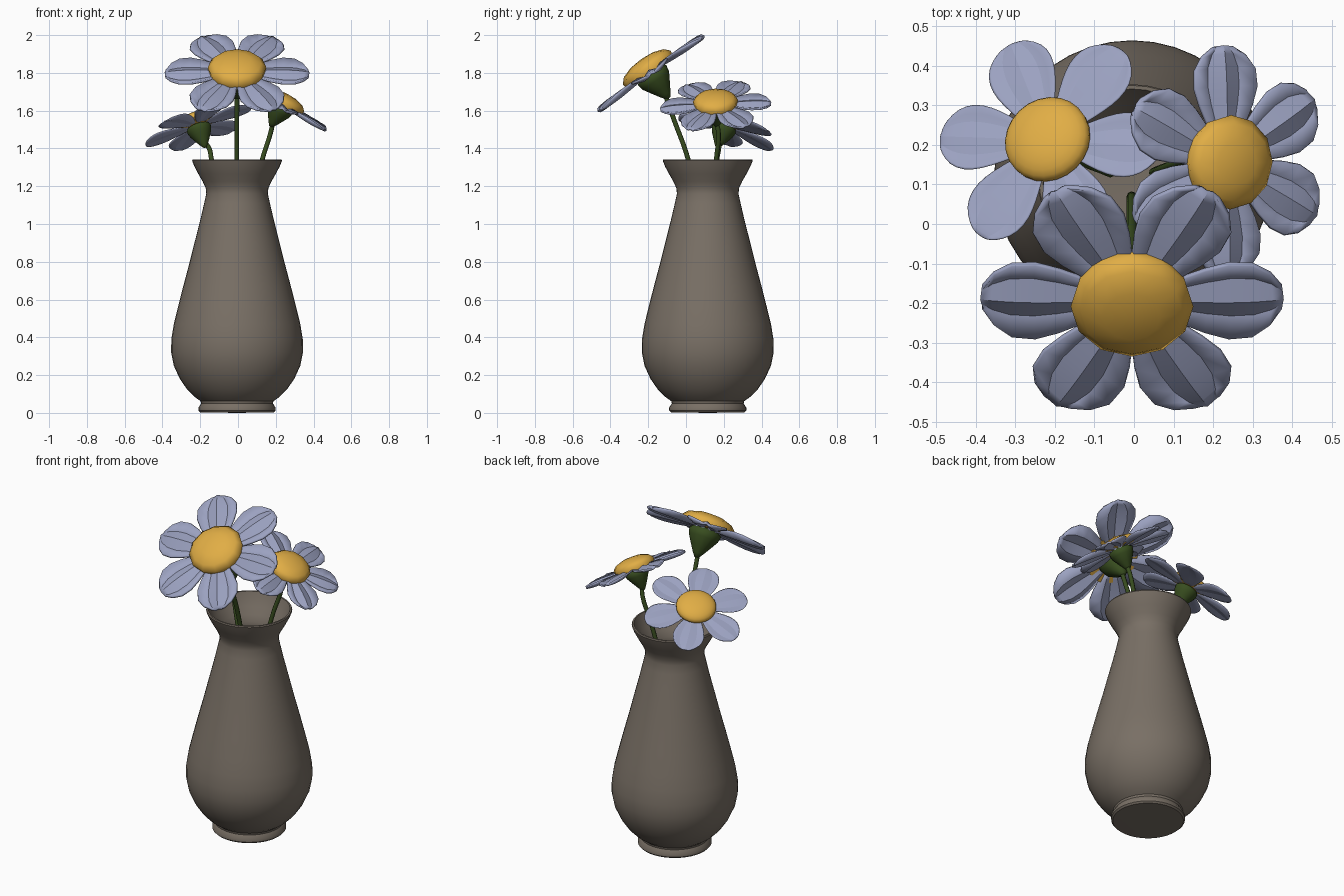
import bpy, bmesh, math
from mathutils import Vector, Matrix

if "Cube" in bpy.data.objects:
    bpy.data.objects.remove(bpy.data.objects["Cube"])


def material(name, rgb):
    m = bpy.data.materials.new(name)
    m.diffuse_color = (*rgb, 1)
    m.use_nodes = True
    m.node_tree.nodes["Principled BSDF"].inputs["Base Color"].default_value = m.diffuse_color
    return m


CLAY = material("clay", (0.19, 0.16, 0.13))
PETAL = material("petal_blue", (0.33, 0.36, 0.53))
YELLOW = material("yellow", (0.75, 0.42, 0.06))
GREEN = material("green", (0.04, 0.075, 0.014))


def finish(name, bm, mat, matrix=None, angle=40):
    if matrix:
        bm.transform(matrix)
    bmesh.ops.remove_doubles(bm, verts=bm.verts, dist=1e-5)
    bmesh.ops.recalc_face_normals(bm, faces=bm.faces)
    me = bpy.data.meshes.new(name)
    bm.to_mesh(me)
    bm.free()
    for p in me.polygons:
        p.use_smooth = True
    me.set_sharp_from_angle(angle=math.radians(angle))
    me.materials.append(mat)
    ob = bpy.data.objects.new(name, me)
    bpy.context.collection.objects.link(ob)
    return ob


def lathe(name, profile, sides, mat, matrix=None, angle=40):
    bm = bmesh.new()
    vs = [bm.verts.new((r, 0, z)) for r, z in profile]
    es = [bm.edges.new(pair) for pair in zip(vs, vs[1:])]
    bmesh.ops.spin(bm, geom=vs + es, axis=(0, 0, 1), cent=(0, 0, 0),
                   angle=math.tau, steps=sides, use_duplicate=False)
    return finish(name, bm, mat, matrix, angle)


def smooth_more(ob):
    ob.modifiers.new("Subdivision", 'SUBSURF').levels = 1
    ob.modifiers["Subdivision"].render_levels = 1


# Vase: outer wall, rim, then inner wall
outer = [(0.195, 0.003), (0.204, 0.012), (0.204, 0.028), (0.19, 0.05), (0.193, 0.062),
         (0.225, 0.085), (0.265, 0.125), (0.303, 0.18), (0.335, 0.25), (0.349, 0.32),
         (0.348, 0.39), (0.335, 0.47), (0.313, 0.56), (0.285, 0.67), (0.253, 0.79),
         (0.223, 0.91), (0.195, 1.02), (0.174, 1.11), (0.163, 1.16), (0.166, 1.19),
         (0.182, 1.225), (0.205, 1.265), (0.226, 1.305), (0.238, 1.335)]
inner = [(r - 0.013, z) for r, z in reversed(outer[6:-1])]
profile = [(0, 0)] + outer + [(0.235, 1.342), (0.226, 1.342)] + inner + [(0, 0.1)]
lathe("vase", profile, 40, CLAY, Matrix.Translation((-0.005, 0.115, 0)))

# Half widths of a petal at distances from the flower centre
WIDTHS = [(0.06, 0.035), (0.13, 0.07), (0.19, 0.097), (0.25, 0.116),
          (0.31, 0.112), (0.355, 0.08), (0.382, 0.036)]
DISC = [(0, 0), (0.148, 0.0), (0.155, 0.035), (0.128, 0.063), (0.072, 0.082), (0, 0.088)]
CUP = [(0, 0), (0.075, 0), (0.092, -0.015), (0.085, -0.05), (0.055, -0.1),
       (0.03, -0.14), (0.012, -0.165), (0, -0.165)]


def flower(name, centre, normal, size, turn, stem_points, soft=False):
    centre, normal = Vector(centre), Vector(normal).normalized()
    rot = Vector((0, 0, 1)).rotation_difference(normal).to_matrix().to_4x4()
    mat = Matrix.Translation(centre) @ rot @ Matrix.Scale(size, 4)

    # Six gently cupped petals
    bm = bmesh.new()
    for k in range(6):
        a = turn + k * math.pi / 3
        rows = []
        for r, w in WIDTHS:
            row = []
            for v in (-1, -0.5, 0, 0.5, 1):
                x, y = r - 0.006 * v * v, v * w
                z = 0.004 + 0.012 * math.cos(math.pi * 2 * v) * w / 0.116 - 0.01 * (r / 0.38) ** 3
                row.append(bm.verts.new((x * math.cos(a) - y * math.sin(a),
                                         x * math.sin(a) + y * math.cos(a), z)))
            rows.append(row)
        for p, q in zip(rows, rows[1:]):
            for i in range(4):
                bm.faces.new((p[i], q[i], q[i + 1], p[i + 1]))
    petals = finish(name + "_petals", bm, PETAL, mat)
    s = petals.modifiers.new("Thickness", 'SOLIDIFY')
    s.thickness, s.offset = 0.012 * size, 0

    disc = lathe(name + "_disc", DISC, 12, YELLOW, mat, 60)
    cup = lathe(name + "_cup", CUP, 12, GREEN, mat, 60)
    if soft:
        smooth_more(petals)
        smooth_more(disc)
        smooth_more(cup)

    # Stem running from the cup down into the vase
    cu = bpy.data.curves.new(name + "_stem", 'CURVE')
    cu.dimensions = '3D'
    cu.bevel_depth, cu.bevel_resolution, cu.use_fill_caps = 0.0125, 2, True
    pts = [centre - normal * 0.13 * size] + [Vector(p) for p in stem_points]
    sp = cu.splines.new('BEZIER')
    sp.bezier_points.add(len(pts) - 1)
    for b, p in zip(sp.bezier_points, pts):
        b.co = p
        b.handle_left_type = b.handle_right_type = 'AUTO'
    sp.resolution_u = 5
    cu.materials.append(GREEN)
    bpy.context.collection.objects.link(bpy.data.objects.new(name + "_stem", cu))


flower("front_flower", (-0.005, -0.188, 1.80), (0, -0.58, 0.815), 1.0, 0,
       [(-0.006, -0.07, 1.57), (-0.006, 0.012, 1.34), (-0.006, 0.06, 1.1), (-0.006, 0.07, 0.8)])
flower("right_flower", (0.232, 0.157, 1.628), (0.46, -0.04, 0.88), 0.77, math.radians(32),
       [(0.172, 0.172, 1.48), (0.128, 0.16, 1.34), (0.075, 0.14, 1.1), (0.05, 0.13, 0.8)])
flower("left_flower", (-0.212, 0.207, 1.52), (-0.3, 0.33, 0.89), 0.78, math.radians(-6),
       [(-0.158, 0.175, 1.41), (-0.14, 0.163, 1.34), (-0.085, 0.14, 1.1), (-0.06, 0.13, 0.8)], soft=True)
